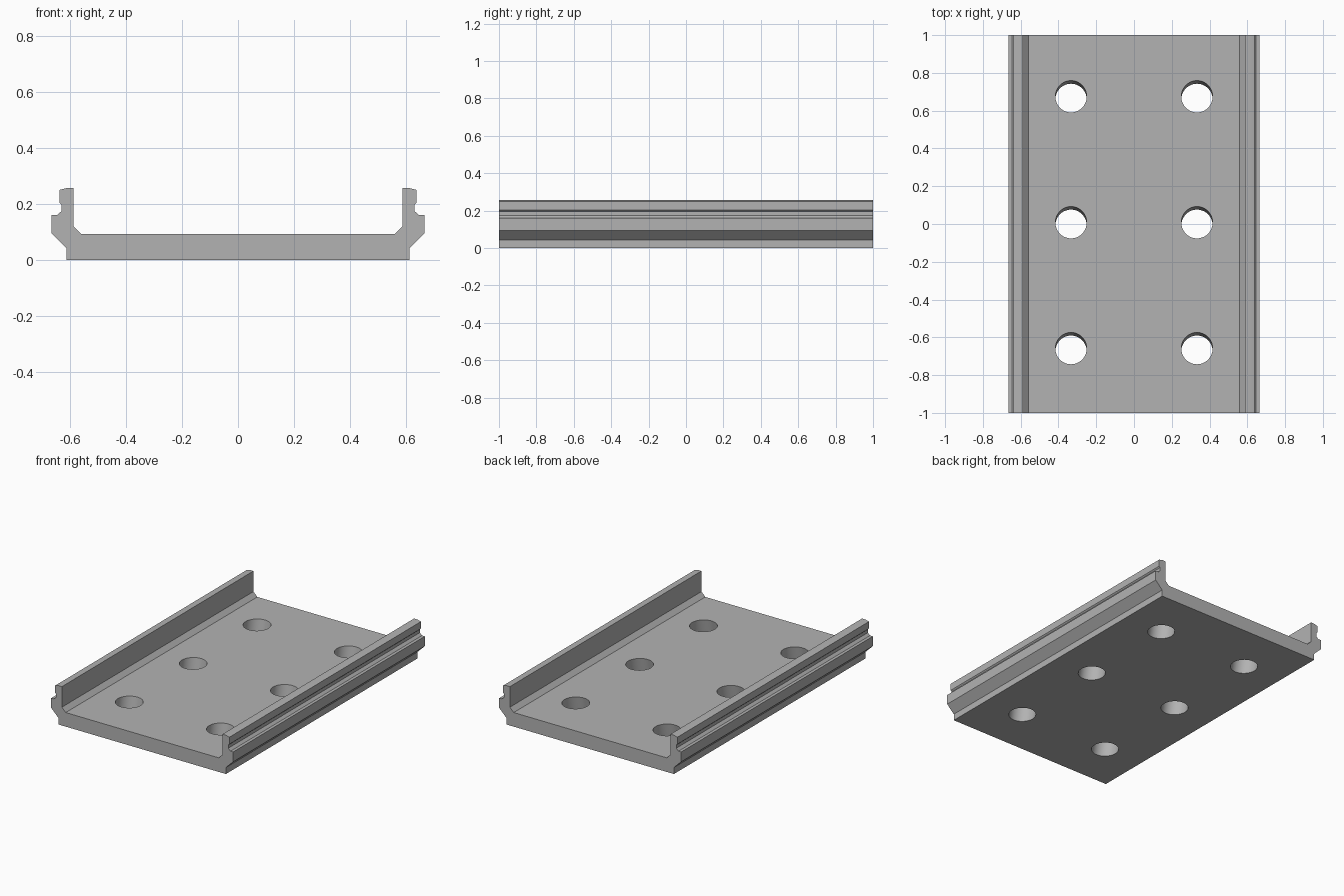
import bpy, bmesh, math
from mathutils import Matrix

if "Cube" in bpy.data.objects:
    bpy.data.objects.remove(bpy.data.objects["Cube"])

grey = bpy.data.materials.new("plain_grey")
grey.diffuse_color = (0.45, 0.45, 0.45, 1)
grey.use_nodes = True
grey.node_tree.nodes["Principled BSDF"].inputs["Base Color"].default_value = grey.diffuse_color

# Right half of the channel cross-section (x, z), from the base outwards and back to the floor
half = [(0.612, 0), (0.612, 0.043), (0.665, 0.095), (0.665, 0.16), (0.645, 0.16),
        (0.629, 0.175), (0.629, 0.196), (0.637, 0.204), (0.637, 0.25), (0.61, 0.257),
        (0.587, 0.257), (0.587, 0.121), (0.559, 0.093)]
profile = half + [(-x, z) for x, z in reversed(half)]


def finish(bm, name):
    bmesh.ops.recalc_face_normals(bm, faces=bm.faces)
    mesh = bpy.data.meshes.new(name)
    bm.to_mesh(mesh)
    bm.free()
    mesh.materials.append(grey)
    obj = bpy.data.objects.new(name, mesh)
    bpy.context.collection.objects.link(obj)
    return obj


# Channel rail: profile extruded along y
bm = bmesh.new()
end = bm.faces.new([bm.verts.new((x, -1, z)) for x, z in profile])
ext = bmesh.ops.extrude_face_region(bm, geom=[end])
moved = [v for v in ext["geom"] if isinstance(v, bmesh.types.BMVert)]
bmesh.ops.translate(bm, verts=moved, vec=(0, 2, 0))
rail = finish(bm, "channel_rail")

# Six slightly slanted drill holes, leaning towards the back at the top
bm = bmesh.new()
lean = Matrix.Rotation(math.radians(-10), 4, 'X')
for x in (-1 / 3, 1 / 3):
    for y in (-2 / 3, 0, 2 / 3):
        bmesh.ops.create_cone(bm, cap_ends=True, segments=48, radius1=0.083, radius2=0.083,
                              depth=0.3, matrix=Matrix.Translation((x, y, 0.0465)) @ lean)
drills = finish(bm, "hole_cutter")
drills.hide_render = True
drills.hide_set(True)

cut = rail.modifiers.new("holes", 'BOOLEAN')
cut.operation = 'DIFFERENCE'
cut.solver = 'EXACT'
cut.object = drills

# Apply the cut, then smooth only the hole walls
bpy.context.view_layer.objects.active = rail
rail.select_set(True)
bpy.ops.object.modifier_apply(modifier=cut.name)
bpy.data.objects.remove(drills)
bpy.ops.object.shade_smooth_by_angle(angle=math.radians(20))
